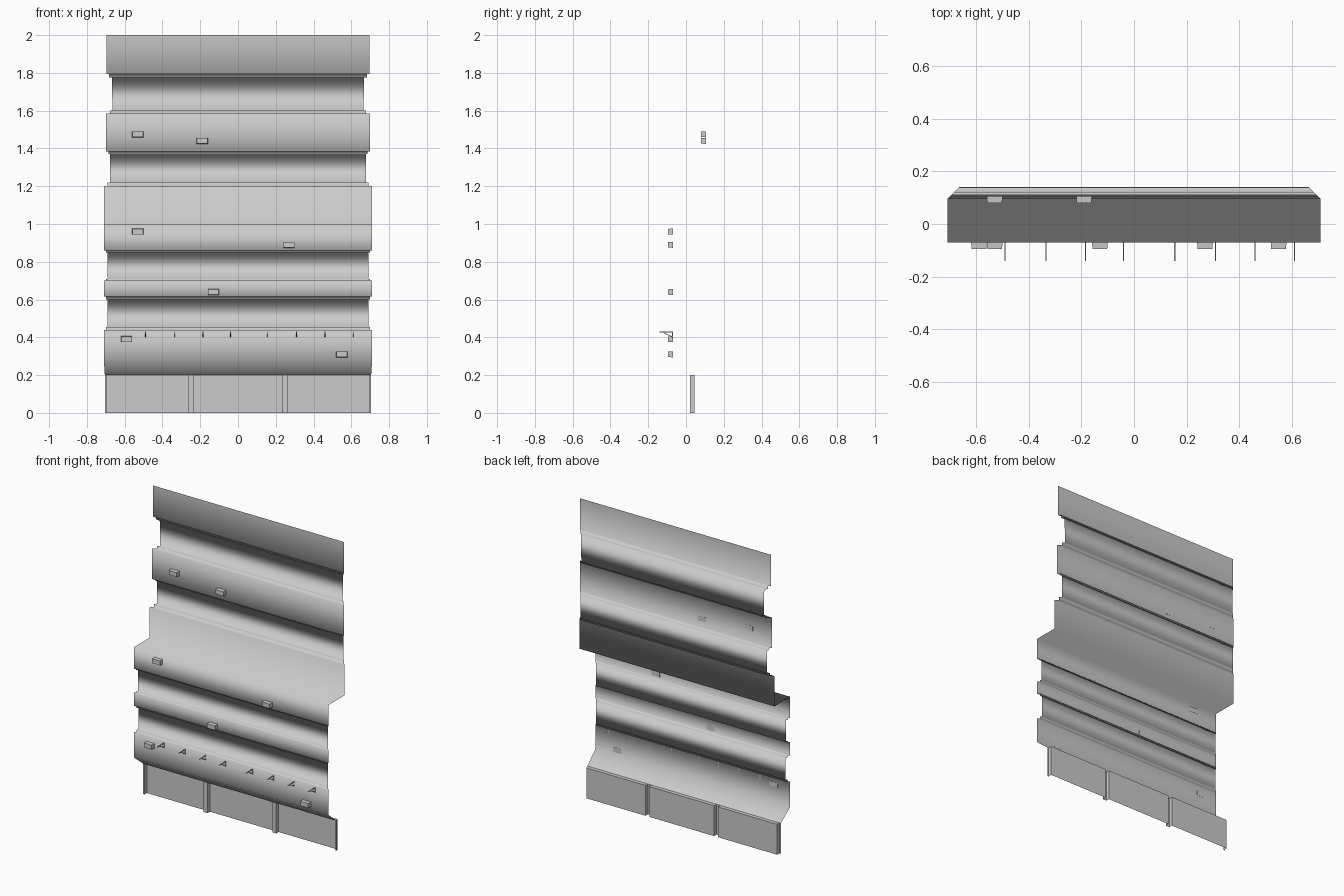
import bpy, bmesh, math
from mathutils import Matrix, Vector

if "Cube" in bpy.data.objects:
    bpy.data.objects.remove(bpy.data.objects["Cube"])


def finish(bm, name, smooth=False):
    me = bpy.data.meshes.new(name)
    bm.to_mesh(me)
    bm.free()
    for p in me.polygons:
        p.use_smooth = smooth
    ob = bpy.data.objects.new(name, me)
    bpy.context.collection.objects.link(ob)
    return ob


def bar(bm, center, size, tilt=0.0):
    m = Matrix.Translation(center) @ Matrix.Rotation(tilt, 4, 'X') @ Matrix.Diagonal((*size, 1))
    return bmesh.ops.create_cube(bm, size=1, matrix=m)['verts']


# Corrugated wall sheet: (y, z) profile swept across x, with mitred ends
profile = [
    (.11, 2.0), (.11, 1.795), (.122, 1.795), (.122, 1.775), (.138, 1.775),
    (.14, 1.60), (.127, 1.60), (.127, 1.585), (.105, 1.585), (.105, 1.385),
    (.12, 1.385), (.12, 1.37), (.127, 1.37), (.127, 1.22), (.113, 1.22),
    (.113, 1.20), (.095, 1.20), (.095, 1.0), (-.07, 1.0), (-.07, .86),
    (-.06, .86), (-.06, .85), (-.052, .85), (-.052, .71), (-.058, .71),
    (-.058, .70), (-.07, .70), (-.07, .615), (-.058, .615), (-.058, .60),
    (-.05, .60), (-.05, .455), (-.058, .455), (-.058, .44), (-.07, .44),
    (-.07, .275), (.02, .20)]


def half_width(y, z):
    if z >= 1.0 and y > 0:
        return .805 - y
    return .705 if z < .25 else .64 - y


bm = bmesh.new()
rows = []
for y, z in profile:
    w = half_width(y, z)
    rows.append((bm.verts.new((-w, y, z)), bm.verts.new((w, y, z))))
for a, b in zip(rows, rows[1:]):
    bm.faces.new((a[0], b[0], b[1], a[1]))
finish(bm, "corrugated_wall", True)

# Base sheet: folded plan with projecting posts, open at the back
front, back = .02, .045
plan = [(-.705, front), (-.695, front), (-.695, back)]
for c in (-.25, .25):
    plan += [(c - .014, back), (c - .014, front), (c + .014, front), (c + .014, back)]
plan += [(.695, back), (.695, front), (.705, front)]
bm = bmesh.new()
cols = [(bm.verts.new((x, y, 0)), bm.verts.new((x, y, .2))) for x, y in plan]
for a, b in zip(cols, cols[1:]):
    bm.faces.new((a[0], b[0], b[1], a[1]))
# soffits closing the recesses
for x0, x1 in ((-.695, -.264), (-.236, .236), (.264, .695)):
    bm.faces.new([bm.verts.new(p) for p in
                  ((x0, front, .2), (x0, back, .2), (x1, back, .2), (x1, front, .2))])
finish(bm, "base_panels")

# Small rectangular wall lamps
bm = bmesh.new()
for x, z, y in ((-.53, 1.475, .105), (-.19, 1.44, .105), (-.53, .96, -.07),
                (.27, .89, -.07), (-.13, .64, -.07), (-.59, .39, -.07), (.55, .31, -.07)):
    for v in bar(bm, (x, y - .0125, z), (.06, .027, .032)):
        if v.co.y < y - .01:
            v.co.x = x + (v.co.x - x) * .93
            v.co.z = z + (v.co.z - z) * .9
finish(bm, "wall_lamps")

# Row of thin brackets: arm, wall plate and brace
bm = bmesh.new()
for x in (-.49, -.335, -.185, -.04, .155, .31, .46, .61):
    bar(bm, (x, -.105, .428), (.004, .07, .004))
    bar(bm, (x, -.072, .412), (.004, .004, .034))
    bar(bm, (x, -.097, .414), (.004, .056, .004), -math.atan2(.024, .05))
finish(bm, "brackets")
